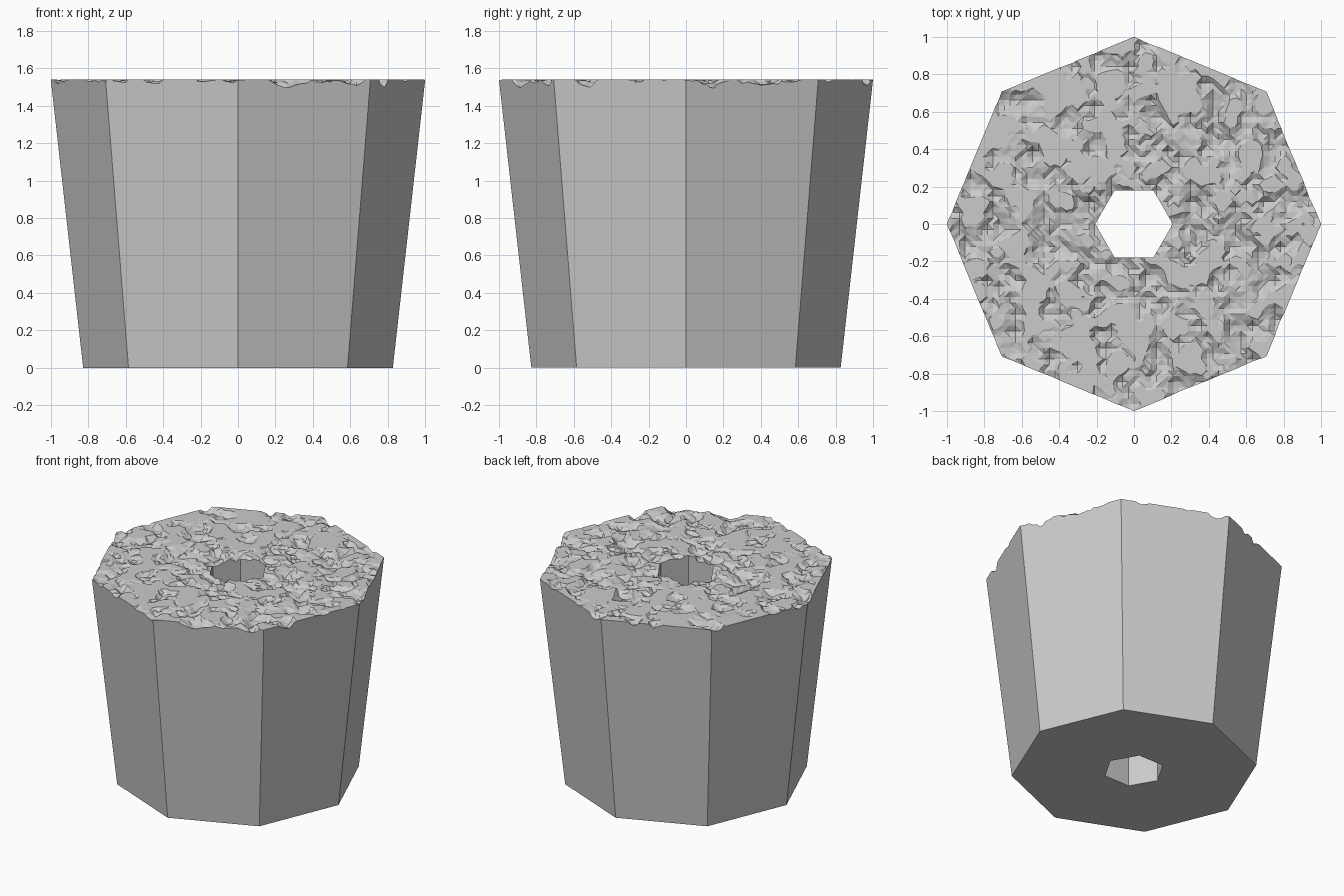
import bpy, bmesh, math
from mathutils import Vector, noise

if "Cube" in bpy.data.objects:
    bpy.data.objects.remove(bpy.data.objects["Cube"])

H = 1.54          # total height
R_TOP, R_BOTTOM = 1.0, 0.827


def finish(bm, name):
    bmesh.ops.recalc_face_normals(bm, faces=bm.faces)
    mesh = bpy.data.meshes.new(name)
    bm.to_mesh(mesh)
    bm.free()
    obj = bpy.data.objects.new(name, mesh)
    bpy.context.collection.objects.link(obj)
    return obj


def prism(name, sides, r_low, r_high, z_low, z_high):
    bm = bmesh.new()
    rings = [[bm.verts.new((r * math.cos(2 * math.pi * i / sides),
                            r * math.sin(2 * math.pi * i / sides), z))
              for i in range(sides)] for r, z in ((r_low, z_low), (r_high, z_high))]
    for i in range(sides):
        j = (i + 1) % sides
        bm.faces.new((rings[0][i], rings[0][j], rings[1][j], rings[1][i]))
    bm.faces.new(rings[0][::-1])
    bm.faces.new(rings[1])
    return finish(bm, name)


def carve(target, cutter):
    mod = target.modifiers.new(cutter.name, 'BOOLEAN')
    mod.operation = 'DIFFERENCE'
    mod.solver = 'EXACT'
    mod.object = cutter
    bpy.context.view_layer.objects.active = target
    bpy.ops.object.modifier_apply(modifier=mod.name)
    bpy.data.objects.remove(cutter, do_unlink=True)


# Tapered eight-sided block
block = prism("tapered_block", 8, R_BOTTOM, R_TOP, 0, H)

# Rough slab that bites irregular pits into the flat top
bm = bmesh.new()
bmesh.ops.create_grid(bm, x_segments=72, y_segments=72, size=1.083)
bottom = list(bm.verts)
ext = bmesh.ops.extrude_face_region(bm, geom=list(bm.faces), use_keep_orig=True)
for v in ext["geom"]:
    if isinstance(v, bmesh.types.BMVert):
        v.co.z = 2.0
for v in bottom:
    p = Vector((v.co.x, v.co.y, 0.37))
    n = noise.noise(p * 9.3) * 0.05 + noise.noise(p * 21.7) * 0.025
    v.co.z = max(H - 0.05, H - 0.006 + n)
bmesh.ops.triangulate(bm, faces=bm.faces)
carve(block, finish(bm, "rough_cutter"))

# Six-sided hole right through the middle
carve(block, prism("hole_cutter", 6, 0.207, 0.207, -0.5, 2.2))
